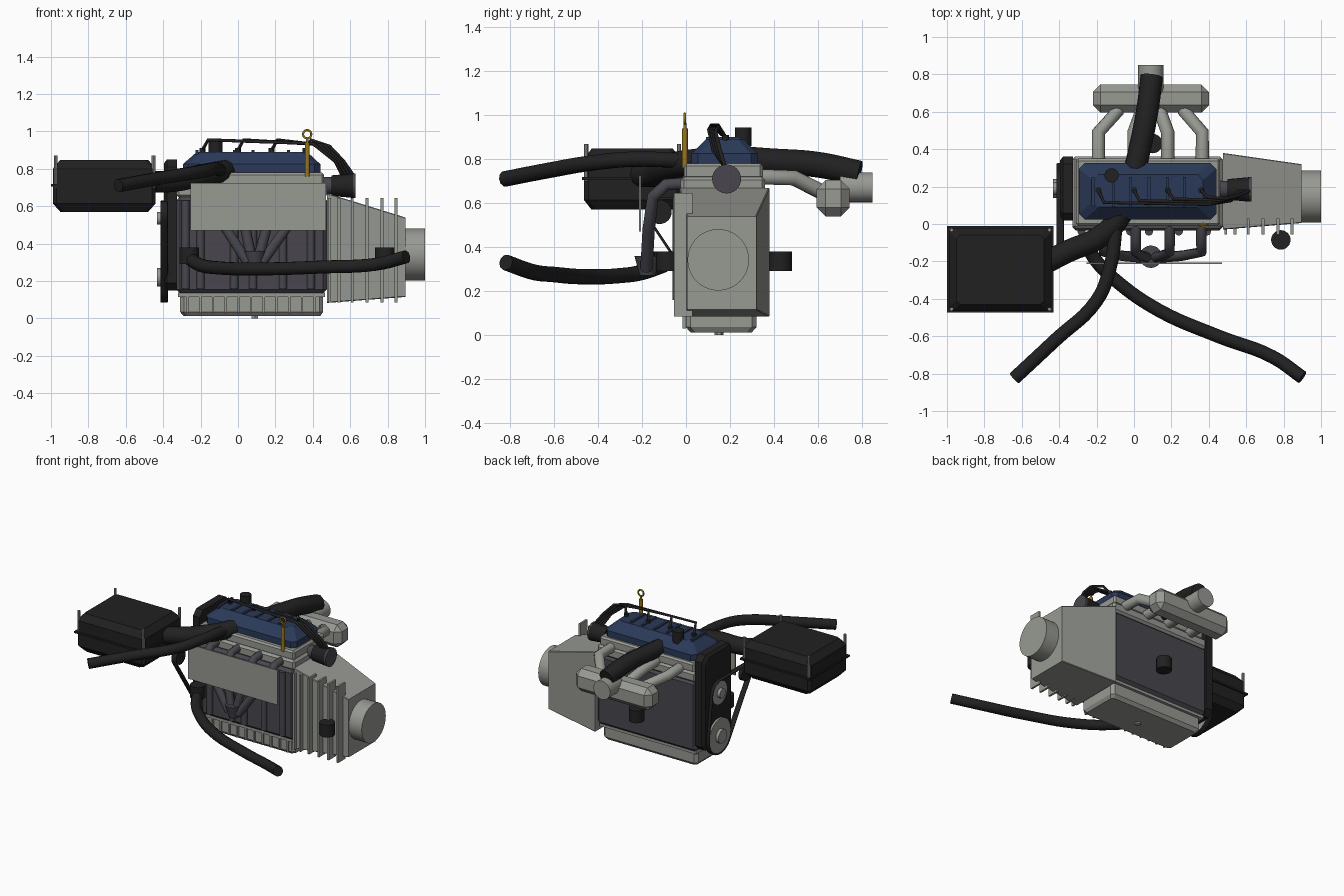
import bpy, bmesh, math
from mathutils import Vector
from mathutils.geometry import convex_hull_2d

if "Cube" in bpy.data.objects:
    bpy.data.objects.remove(bpy.data.objects["Cube"])


def material(name, rgb):
    m = bpy.data.materials.new(name)
    m.use_nodes = True
    m.diffuse_color = (*rgb, 1)
    m.node_tree.nodes["Principled BSDF"].inputs["Base Color"].default_value = (*rgb, 1)
    return m


ALLOY = material("cast alloy", (0.31, 0.32, 0.29))
IRON = material("dark iron", (0.065, 0.062, 0.075))
BLACK = material("black plastic", (0.015, 0.015, 0.015))
BLUE = material("blue enamel", (0.024, 0.042, 0.10))
BRASS = material("brass", (0.32, 0.18, 0.012))


def mesh_object(name, bm, mat):
    bmesh.ops.recalc_face_normals(bm, faces=bm.faces)
    me = bpy.data.meshes.new(name)
    bm.to_mesh(me)
    bm.free()
    me.materials.append(mat)
    ob = bpy.data.objects.new(name, me)
    bpy.context.collection.objects.link(ob)
    return ob


def smooth(ob):
    bpy.ops.object.select_all(action='DESELECT')
    ob.select_set(True)
    bpy.context.view_layer.objects.active = ob
    bpy.ops.object.shade_smooth_by_angle(angle=math.radians(40))


# Loft of cut-corner rectangles; each section is (height, a0, a1, b0, b1)
def loft(name, mat, sections, cut=0.02, axis='Z'):
    bm = bmesh.new()
    rings = []
    for h, a0, a1, b0, b1 in sections:
        pts = [(a0 + cut, b0), (a1 - cut, b0), (a1, b0 + cut), (a1, b1 - cut),
               (a1 - cut, b1), (a0 + cut, b1), (a0, b1 - cut), (a0, b0 + cut)]
        rings.append([bm.verts.new((a, b, h) if axis == 'Z' else (h, a, b)) for a, b in pts])
    for lo, hi in zip(rings, rings[1:]):
        for i in range(8):
            j = (i + 1) % 8
            bm.faces.new((lo[i], lo[j], hi[j], hi[i]))
    bm.faces.new(rings[0])
    bm.faces.new(rings[-1])
    return mesh_object(name, bm, mat)


def box(name, mat, x0, x1, y0, y1, z0, z1, bevel=0.0):
    bm = bmesh.new()
    bmesh.ops.create_cube(bm, size=1)
    for v in bm.verts:
        v.co = [lo + (c + 0.5) * (hi - lo) for c, lo, hi in zip(v.co, (x0, y0, z0), (x1, y1, z1))]
    if bevel:
        bmesh.ops.bevel(bm, geom=bm.edges[:], offset=bevel, segments=1, affect='EDGES')
    return mesh_object(name, bm, mat)


def rod(name, mat, start, end, r, r2=None, sides=24):
    a, b = Vector(start), Vector(end)
    bm = bmesh.new()
    bmesh.ops.create_cone(bm, cap_ends=True, segments=sides, radius1=r,
                          radius2=r if r2 is None else r2, depth=(b - a).length)
    bm.transform((b - a).to_track_quat('Z', 'Y').to_matrix().to_4x4())
    bmesh.ops.translate(bm, verts=bm.verts, vec=(a + b) / 2)
    ob = mesh_object(name, bm, mat)
    smooth(ob)
    return ob


# Round tube along a path, either rounded (hose) or straight-jointed (pipe)
def tube(name, mat, points, r, rounded=True):
    cu = bpy.data.curves.new(name, 'CURVE')
    cu.dimensions = '3D'
    cu.bevel_depth, cu.bevel_resolution, cu.use_fill_caps = r, 3, True
    cu.resolution_u = 6
    if rounded:
        sp = cu.splines.new('BEZIER')
        sp.bezier_points.add(len(points) - 1)
        for bp, p in zip(sp.bezier_points, points):
            bp.co = p
            bp.handle_left_type = bp.handle_right_type = 'AUTO'
    else:
        sp = cu.splines.new('POLY')
        sp.points.add(len(points) - 1)
        for pt, p in zip(sp.points, points):
            pt.co = (*p, 1)
    cu.materials.append(mat)
    ob = bpy.data.objects.new(name, cu)
    bpy.context.collection.objects.link(ob)
    return ob


# Engine block with front ribs
box("engine_block", IRON, -0.33, 0.475, -0.035, 0.36, 0.135, 0.65, 0.02)
for x in (-0.28, -0.2, -0.02, 0.08, 0.24, 0.39):
    rod("block_rib", IRON, (x, -0.04, 0.16), (x, -0.04, 0.63), 0.022, sides=12)

# Cylinder head
box("cylinder_head_base", ALLOY, -0.33, 0.475, -0.025, 0.36, 0.645, 0.72, 0.015)
box("cylinder_head", ALLOY, -0.31, 0.46, -0.01, 0.35, 0.71, 0.78, 0.012)

# Oil pan with ribs and drain plug
loft("oil_pan", ALLOY, [(0.012, -0.29, 0.44, 0.02, 0.3), (0.035, -0.31, 0.455, 0, 0.32),
                        (0.14, -0.31, 0.455, 0, 0.32)])
for i in range(11):
    x = -0.27 + i * 0.068
    box("pan_rib", ALLOY, x - 0.006, x + 0.006, -0.015, 0.0, 0.03, 0.13)
box("pan_flange", ALLOY, -0.32, 0.465, -0.015, 0.34, 0.115, 0.14)
rod("drain_plug", ALLOY, (0.09, 0.15, 0), (0.09, 0.15, 0.015), 0.02, sides=6)

# Valve cover with raised ribs and filler cap
loft("valve_cover", BLUE, [(0.775, -0.295, 0.44, 0.025, 0.325), (0.825, -0.295, 0.44, 0.025, 0.325),
                           (0.89, -0.22, 0.37, 0.09, 0.265)], 0.03)
for x in (-0.22, -0.11, -0.02, 0.08, 0.18, 0.27):
    box("cover_rib", BLUE, x - 0.008, x + 0.008, 0.09, 0.25, 0.87, 0.9)
rod("filler_cap", BLACK, (-0.12, 0.26, 0.86), (-0.12, 0.26, 0.945), 0.038)

# Tapered gearbox, cooling fins and output shaft housing
loft("gearbox", ALLOY, [(0.475, -0.03, 0.38, 0.083, 0.67), (0.895, 0.005, 0.32, 0.115, 0.54)], 0.004, 'X')
for x in (0.49, 0.54, 0.61, 0.69, 0.77, 0.845):
    box("gearbox_fin", ALLOY, x - 0.007, x + 0.007, -0.055, 0.03, 0.085, 0.645)
rod("output_housing", ALLOY, (0.89, 0.147, 0.342), (1, 0.147, 0.342), 0.14, sides=40)

# Rubber mounts
for x, y in ((-0.26, -0.095), (0.785, -0.085), (0.1, 0.43)):
    rod("rubber_mount", BLACK, (x, y, 0.29), (x, y, 0.38), 0.052)

# Timing cover, pulleys and drive belt
loft("timing_cover", BLACK, [(-0.395, 0.04, 0.34, 0.17, 0.83), (-0.38, 0.02, 0.36, 0.15, 0.85),
                             (-0.325, 0.02, 0.36, 0.15, 0.85)], 0.04, 'X')
wheels = ((0.19, 0.22, 0.125), (0.19, 0.535, 0.085), (-0.12, 0.56, 0.055))
for y, z, r in wheels:
    rod("pulley", ALLOY if y > 0 else BLACK, (-0.41, y, z), (-0.38, y, z), r, sides=32)
    if y > 0:
        rod("pulley_hub", ALLOY, (-0.432, y, z), (-0.4, y, z), r * 0.4)
rim = [(y + (r + 0.004) * math.cos(k * math.tau / 32), z + (r + 0.004) * math.sin(k * math.tau / 32))
       for y, z, r in wheels for k in range(32)]
belt = tube("drive_belt", BLACK, [(*rim[i], 0) for i in convex_hull_2d(rim)], 0.006, False)
belt.data.splines[0].use_cyclic_u = True
belt.data.extrude = 0.014
belt.rotation_euler = (math.pi / 2, 0, math.pi / 2)
belt.location.x = -0.395

# Exhaust manifold and heat shield
for x in (-0.16, 0.01, 0.19, 0.36):
    m = 0.09 + (x - 0.1) * 0.15
    tube("exhaust_runner", IRON, [(x, 0, 0.69), (x, -0.09, 0.685), (x, -0.15, 0.63),
                                  (m + (x - m) * 0.55, -0.17, 0.48), (m, -0.18, 0.3)], 0.028, False)
box("heat_shield", ALLOY, -0.255, 0.47, -0.215, -0.205, 0.47, 0.725)
rod("exhaust_collector", IRON, (0.09, -0.175, 0.36), (0.09, -0.175, 0.27), 0.06, 0.035)

# Intake plenum, runners and throttle body
box("intake_plenum", ALLOY, -0.22, 0.4, 0.595, 0.745, 0.54, 0.705, 0.04)
for x0, x1 in ((-0.19, -0.09), (0.0, 0.04), (0.18, 0.14), (0.365, 0.27)):
    tube("intake_runner", ALLOY, [(x0, 0.33, 0.72), (x0, 0.49, 0.715), (x1, 0.6, 0.66),
                                  (x1, 0.66, 0.63)], 0.036, False)
rod("throttle_body", ALLOY, (0.09, 0.7, 0.672), (0.09, 0.85, 0.672), 0.068, sides=32)

# Air filter box with rim and corner screws
loft("air_filter_box", BLACK, [(0.57, -0.95, -0.48, -0.43, -0.06), (0.615, -0.99, -0.44, -0.465, -0.022),
                               (0.80, -0.99, -0.44, -0.465, -0.022), (0.848, -0.95, -0.48, -0.43, -0.06)], 0.02)
box("filter_box_rim", BLACK, -1, -0.43, -0.473, -0.012, 0.705, 0.718)
for x in (-0.975, -0.452):
    for y in (-0.455, -0.032):
        rod("filter_screw", ALLOY, (x, y, 0.7), (x, y, 0.87), 0.01, sides=8)

# Air duct and coolant hoses
tube("air_duct", BLACK, [(-0.46, -0.2, 0.73), (-0.34, -0.14, 0.735), (-0.2, -0.08, 0.765), (-0.09, 0.02, 0.785),
                         (-0.02, 0.2, 0.8), (0.03, 0.4, 0.79), (0.07, 0.6, 0.775), (0.095, 0.79, 0.735)], 0.06)
tube("upper_hose", BLACK, [(-0.64, -0.825, 0.71), (-0.42, -0.62, 0.75), (-0.2, -0.41, 0.785),
                           (-0.13, -0.24, 0.8), (-0.09, 0.05, 0.79)], 0.036)
tube("lower_hose", BLACK, [(-0.26, -0.1, 0.32), (-0.2, -0.2, 0.285), (-0.1, -0.3, 0.27), (0.13, -0.46, 0.265),
                           (0.45, -0.6, 0.275), (0.74, -0.71, 0.29), (0.9, -0.82, 0.33)], 0.036)

# Distributor and spark plug leads
rod("distributor_base", IRON, (0.45, 0.185, 0.71), (0.54, 0.185, 0.71), 0.045)
rod("distributor_cap", BLACK, (0.5, 0.185, 0.71), (0.62, 0.185, 0.71), 0.055, 0.066)
rod("distributor_face", IRON, (0.615, 0.185, 0.71), (0.628, 0.185, 0.71), 0.066)
for i, x in enumerate((-0.19, 0.0, 0.18, 0.36)):
    y = 0.105 + i * 0.01
    rod("plug_boot", BLACK, (x, 0.18, 0.87), (x, 0.18, 0.91), 0.016, sides=12)
    tube("plug_lead", BLACK, [(x, 0.18, 0.9), (x + 0.03, y + 0.01, 0.955), (0.4 + i * 0.03, y, 0.935 - i * 0.005),
                              (0.52 + i * 0.015, y + 0.02, 0.84), (0.56 + i * 0.02, 0.18, 0.76)], 0.009, False)

# Dipstick with pull ring
rod("dipstick_tube", BRASS, (0.37, -0.005, 0.76), (0.37, -0.005, 0.94), 0.013, sides=12)
rod("dipstick_rod", BRASS, (0.37, -0.005, 0.93), (0.37, -0.005, 0.965), 0.007, sides=12)
ring = [(0.37 + 0.022 * math.cos(k * math.tau / 20), -0.005, 0.985 + 0.022 * math.sin(k * math.tau / 20))
        for k in range(20)]
tube("dipstick_ring", BRASS, ring, 0.006, False).data.splines[0].use_cyclic_u = True
